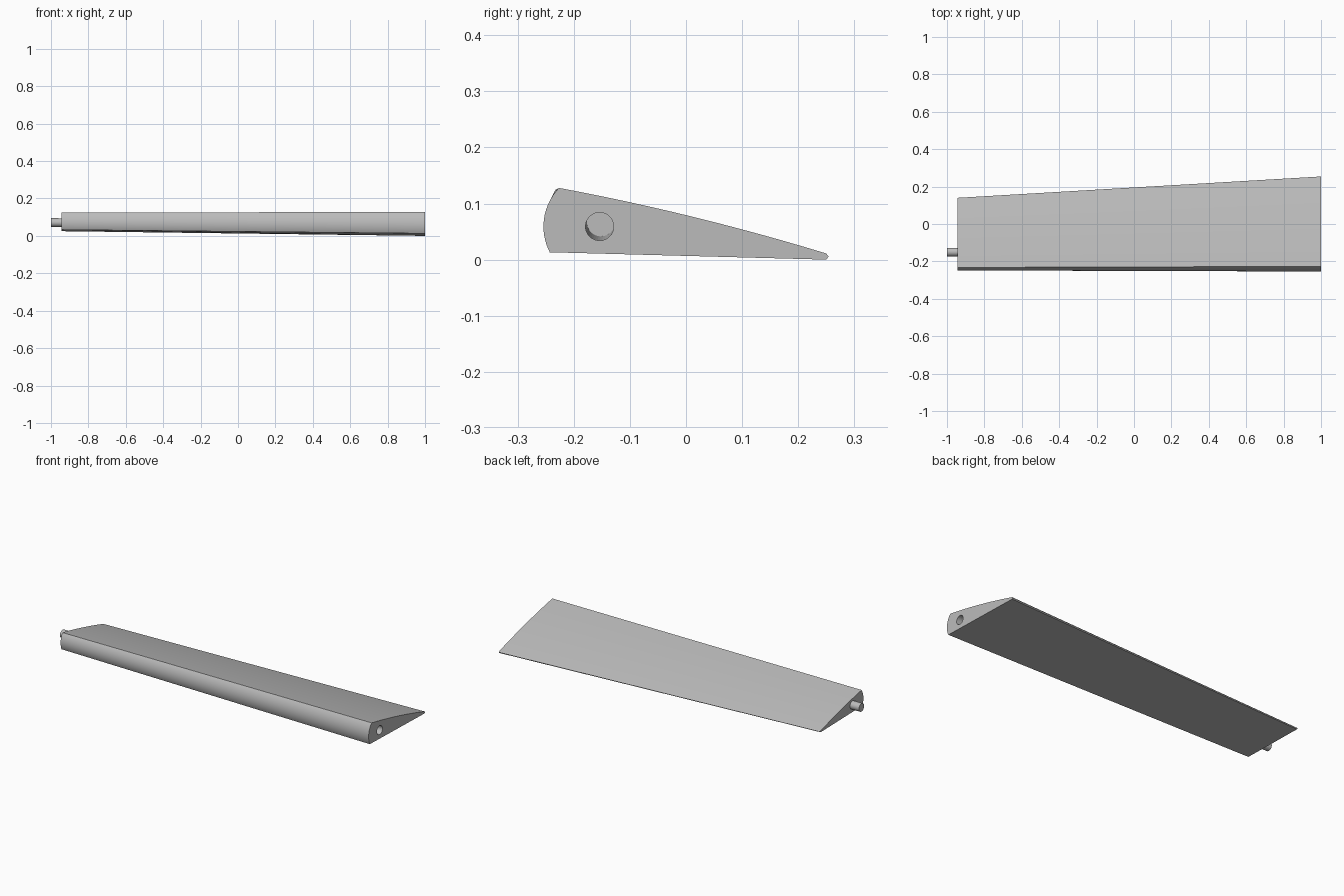
import bpy, bmesh
from math import cos, sin, radians
from mathutils import Vector

cube = bpy.data.objects.get("Cube")
if cube:
    bpy.data.objects.remove(cube, do_unlink=True)

grey = bpy.data.materials.new("plain grey")
grey.use_nodes = True
colour = (0.5, 0.5, 0.5, 1)
grey.diffuse_color = colour
grey.node_tree.nodes["Principled BSDF"].inputs["Base Color"].default_value = colour

# Hinge axis, sloping slightly along the span
HINGE_OUT = Vector((1, -0.154, 0.059))
HINGE_IN = Vector((-1, -0.150, 0.0715))


def on_hinge(x):
    return HINGE_OUT.lerp(HINGE_IN, (1 - x) / 2)


def section(x, radius, top_angle, low_angle, tail_y, tail_z, tail_h, bulge):
    """Rounded nose about the hinge, bowed top, flat underside, thin tail."""
    c = on_hinge(x)
    points = []
    for i in range(17):
        a = radians(top_angle + (low_angle - top_angle) * i / 16)
        points.append(Vector((x, c.y + radius * cos(a), c.z + radius * sin(a))))
    points.append(Vector((x, tail_y - 0.004, tail_z)))
    points.append(Vector((x, tail_y, tail_z + tail_h / 2)))
    tail_top = Vector((x, tail_y - 0.004, tail_z + tail_h))
    for i in range(12):
        t = i / 12
        p = tail_top.lerp(points[0], t)
        p.z += 4 * bulge * t * (1 - t)
        points.append(p)
    return points


def finish(bm, name):
    bmesh.ops.recalc_face_normals(bm, faces=bm.faces)
    mesh = bpy.data.meshes.new(name)
    bm.to_mesh(mesh)
    bm.free()
    mesh.materials.append(grey)
    obj = bpy.data.objects.new(name, mesh)
    bpy.context.collection.objects.link(obj)
    return obj


def smooth(obj):
    bpy.ops.object.select_all(action="DESELECT")
    obj.select_set(True)
    bpy.context.view_layer.objects.active = obj
    bpy.ops.object.shade_smooth_by_angle(angle=radians(30))


def rod(name, start, end, radius):
    axis = end - start
    bm = bmesh.new()
    bmesh.ops.create_cone(bm, cap_ends=True, segments=40, radius1=radius,
                          radius2=radius, depth=axis.length)
    obj = finish(bm, name)
    obj.rotation_euler = axis.to_track_quat("Z", "Y").to_euler()
    obj.location = (start + end) / 2
    return obj


# Tapered flap lofted between its two end sections
bm = bmesh.new()
inner = [bm.verts.new(p) for p in
         section(-0.943, 0.098, 147, 203, 0.14, 0.025, 0.008, 0.005)]
outer = [bm.verts.new(p) for p in
         section(1, 0.1, 136.5, 207.3, 0.254, 0, 0.011, 0.007)]
bm.faces.new(inner)
bm.faces.new(outer)
n = len(inner)
for i in range(n):
    j = (i + 1) % n
    bm.faces.new((inner[i], inner[j], outer[j], outer[i]))
flap = finish(bm, "flap")

# Hinge socket bored into the wide end
cutter = rod("socket_cutter", on_hinge(-0.2), on_hinge(1.05), 0.025)
cut = flap.modifiers.new("socket", "BOOLEAN")
cut.operation = "DIFFERENCE"
cut.solver = "EXACT"
cut.object = cutter
cutter.hide_render = True
cutter.hide_viewport = True
smooth(flap)

# Hinge pin on the narrow end
pin = rod("hinge_pin", on_hinge(-0.92), HINGE_IN, 0.023)
smooth(pin)
